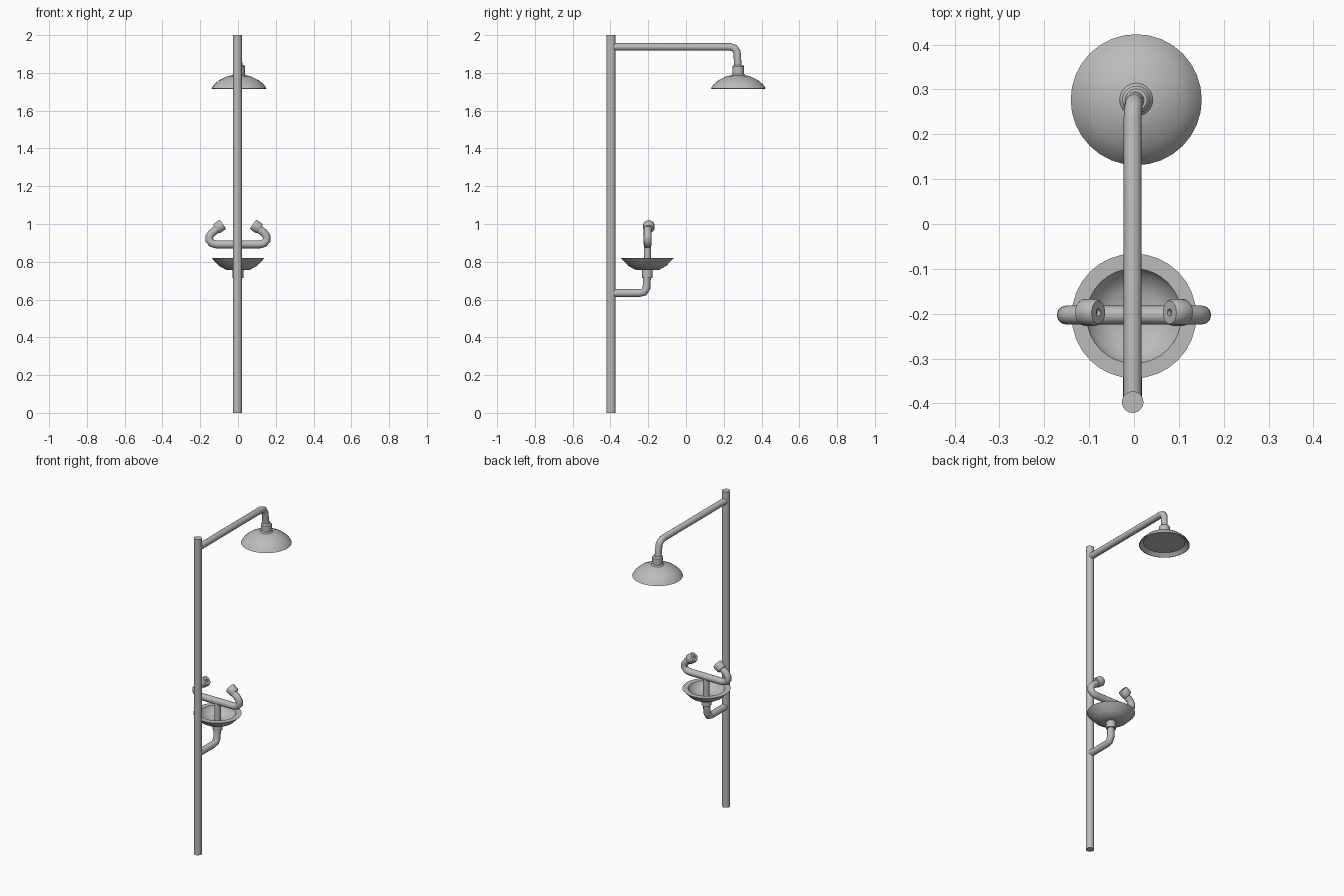
import bpy, bmesh, math
from mathutils import Vector

if "Cube" in bpy.data.objects:
    bpy.data.objects.remove(bpy.data.objects["Cube"])

grey = bpy.data.materials.new("steel grey")
grey.diffuse_color = (0.5, 0.5, 0.5, 1)
grey.use_nodes = True
grey.node_tree.nodes["Principled BSDF"].inputs["Base Color"].default_value = grey.diffuse_color


def finish(bm, name, angle=35):
    bmesh.ops.recalc_face_normals(bm, faces=bm.faces)
    me = bpy.data.meshes.new(name)
    bm.to_mesh(me)
    bm.free()
    ob = bpy.data.objects.new(name, me)
    bpy.context.collection.objects.link(ob)
    me.materials.append(grey)
    bpy.ops.object.select_all(action='DESELECT')
    ob.select_set(True)
    bpy.context.view_layer.objects.active = ob
    bpy.ops.object.shade_smooth_by_angle(angle=math.radians(angle))
    return ob


def lathe(name, profile, origin, axis=(0, 0, 1), n=32):
    """Revolve (radius, height) points; radius 0 makes a pole point."""
    q = Vector((0, 0, 1)).rotation_difference(Vector(axis))
    bm = bmesh.new()
    rings = []
    for r, h in profile:
        k = n if r > 0 else 1
        rings.append([bm.verts.new(Vector(origin) + q @ Vector(
            (r * math.cos(2 * math.pi * i / n), r * math.sin(2 * math.pi * i / n), h)))
            for i in range(k)])
    for a, b in zip(rings, rings[1:]):
        for i in range(n):
            j = (i + 1) % n
            f = [a[i % len(a)], a[j % len(a)], b[j % len(b)], b[i % len(b)]]
            bm.faces.new(list(dict.fromkeys(f)))
    return finish(bm, name)


def pipe(name, pts, r, side, n=12):
    """Sweep a circle along a planar path; side is the plane's normal."""
    pts = [Vector(p) for p in pts]
    side = Vector(side)
    bm = bmesh.new()
    rings = []
    for i, p in enumerate(pts):
        d0 = (p - pts[max(i - 1, 0)]).normalized()
        d1 = (pts[min(i + 1, len(pts) - 1)] - p).normalized()
        t = (d0 + d1).normalized()
        u = t.cross(side)
        rings.append([bm.verts.new(p + r * (math.cos(a) * u + math.sin(a) * side))
                      for a in (2 * math.pi * k / n for k in range(n))])
    for a, b in zip(rings, rings[1:]):
        for i in range(n):
            j = (i + 1) % n
            bm.faces.new((a[i], a[j], b[j], b[i]))
    bm.faces.new(rings[0])
    bm.faces.new(rings[-1])
    return finish(bm, name, 45)


# upright pole
lathe("pole", [(0, 0), (0.024, 0), (0.024, 2), (0, 2)], (-0.003, -0.397, 0), n=24)

# overhead arm with downward elbow
pipe("shower_arm", [(-0.003, -0.397, 1.938), (-0.003, 0.235, 1.938), (-0.002, 0.258, 1.93),
                    (0, 0.27, 1.91), (0.004, 0.276, 1.82)], 0.02, (1, 0, 0))

# shower head with collar, bell and recessed underside
lathe("shower_head", [(0, 1.843), (0.024, 1.843), (0.031, 1.835), (0.031, 1.795), (0.037, 1.787),
                      (0.06, 1.783), (0.107, 1.76), (0.133, 1.737), (0.146, 1.717), (0.142, 1.716),
                      (0.12, 1.735), (0, 1.735)], (0.005, 0.277, 0))

# lower supply pipe with upward elbow
pipe("supply_pipe", [(-0.003, -0.397, 0.634), (-0.003, -0.25, 0.634), (-0.002, -0.222, 0.64),
                     (-0.001, -0.209, 0.662), (0, -0.206, 0.74)], 0.021, (1, 0, 0))

# basin with collar beneath
lathe("basin", [(0, 0.715), (0.028, 0.715), (0.028, 0.757), (0.062, 0.757), (0.1, 0.778),
                (0.139, 0.819), (0.106, 0.819), (0.095, 0.795), (0.06, 0.773), (0, 0.765)],
      (0, -0.205, 0))

# riser and crossbar of the eyewash
lathe("riser", [(0, 0.74), (0.019, 0.74), (0.019, 0.89), (0, 0.89)], (0, -0.204, 0), n=16)
half = [(0.115, 0.892), (0.138, 0.898), (0.152, 0.914), (0.151, 0.934), (0.138, 0.953), (0.1, 0.982)]
path = [(-x, -0.203, z) for x, z in reversed(half)] + [(x, -0.203, z) for x, z in half]
pipe("eyewash_crossbar", path, 0.021, (0, 1, 0))

# spray nozzles, each with a small outlet hole
for s, label in ((-1, "left"), (1, "right")):
    lathe(label + "_nozzle", [(0, 0), (0.026, 0), (0.03, 0.006), (0.03, 0.038), (0.026, 0.045),
                              (0.008, 0.045), (0.008, 0.036), (0, 0.036)],
          (s * 0.116, -0.197, 0.973), (-s * 0.81, 0, 0.58), n=16)
